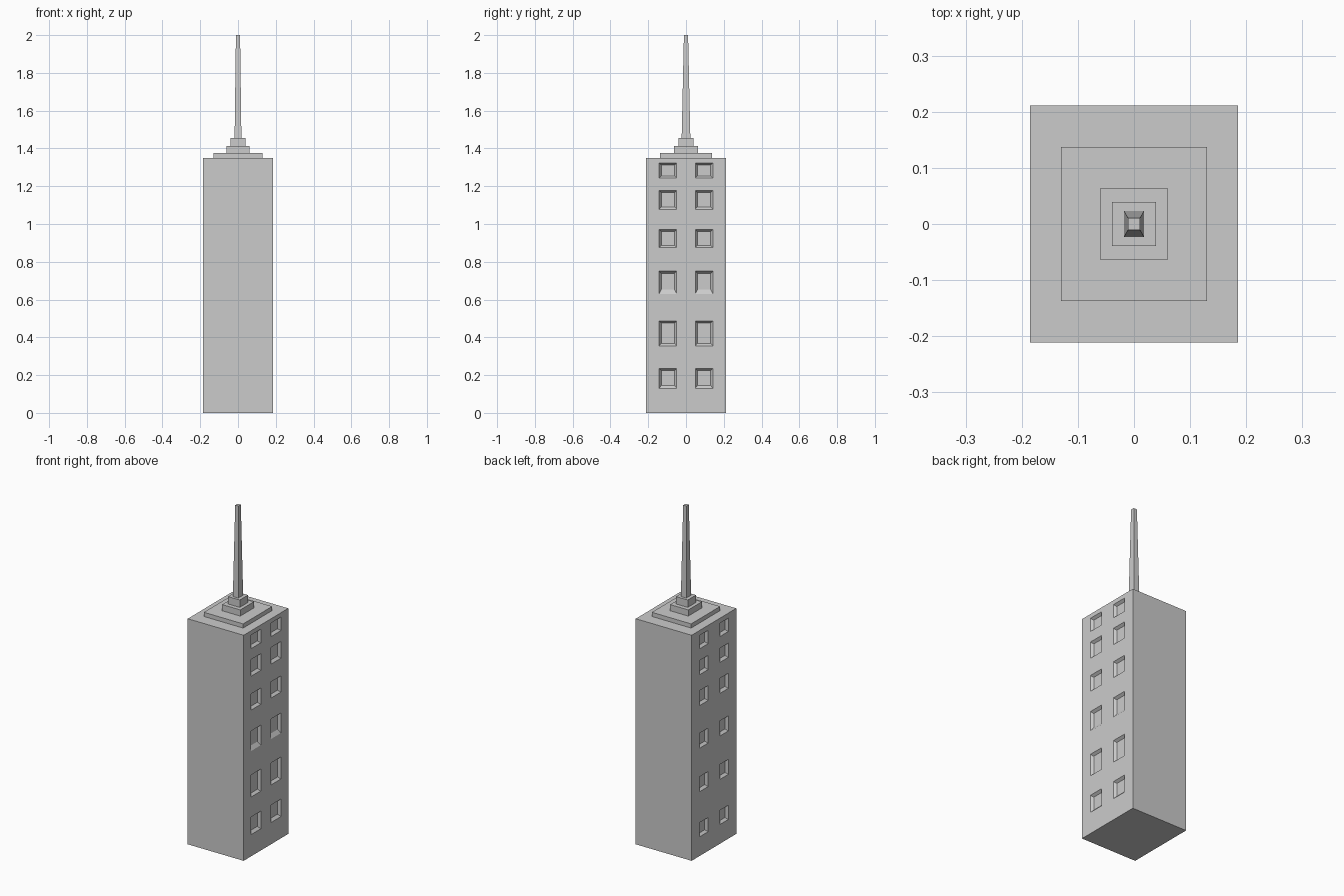
import bpy, bmesh

if "Cube" in bpy.data.objects:
    bpy.data.objects.remove(bpy.data.objects["Cube"])


def frustum(bm, ring_a, ring_b):
    """Closed solid between two four-point rings."""
    a = [bm.verts.new(p) for p in ring_a]
    b = [bm.verts.new(p) for p in ring_b]
    bm.faces.new(a[::-1])
    bm.faces.new(b)
    for i in range(4):
        j = (i + 1) % 4
        bm.faces.new((a[i], a[j], b[j], b[i]))


def rect_z(hx, hy, z):
    return [(-hx, -hy, z), (hx, -hy, z), (hx, hy, z), (-hx, hy, z)]


def rect_x(x, y0, y1, z0, z1):
    return [(x, y0, z0), (x, y1, z0), (x, y1, z1), (x, y0, z1)]


def finish(bm, name):
    bmesh.ops.recalc_face_normals(bm, faces=bm.faces)
    mesh = bpy.data.meshes.new(name)
    bm.to_mesh(mesh)
    bm.free()
    obj = bpy.data.objects.new(name, mesh)
    bpy.context.collection.objects.link(obj)
    return obj


def block(name, hx0, hy0, z0, hx1, hy1, z1):
    bm = bmesh.new()
    frustum(bm, rect_z(hx0, hy0, z0), rect_z(hx1, hy1, z1))
    return finish(bm, name)


# Main tower
W, D, H = 0.185, 0.211, 1.35
tower = block("tower_body", W, D, 0, W, D, H)

# Window recesses: bottom z, top z, sill slope height
right_rows = [(0.13, 0.235, 0.015), (0.355, 0.487, 0.012),
              (0.63, 0.75, 0.022), (0.875, 0.972, 0.012),
              (1.078, 1.178, 0.013), (1.243, 1.324, 0.012)]
left_rows = [(0.115, 0.2, 0.012), (0.385, 0.475, 0.012),
             (0.645, 0.735, 0.012), (0.9, 0.99, 0.012),
             (1.085, 1.17, 0.012), (1.24, 1.32, 0.012)]
cut = bmesh.new()
depth, inset = 0.015, 0.011
for side, rows, y_in, y_out in ((1, right_rows, 0.049, 0.142),
                                (-1, left_rows, 0.055, 0.136)):
    for z0, z1, sill in rows:
        for y0, y1 in ((-y_out, -y_in), (y_in, y_out)):
            inner = rect_x(side * (W - depth), y0 + inset, y1 - inset,
                           z0 + sill, z1 - inset)
            # Mouth reaches past the wall along the same slopes
            outer = rect_x(side * (W + depth), y0 - inset, y1 + inset,
                           z0 - sill, z1 + inset)
            frustum(cut, inner, outer)
cutter = finish(cut, "window_cutters")
cutter.hide_render = True
mod = tower.modifiers.new("windows", 'BOOLEAN')
mod.operation = 'DIFFERENCE'
mod.solver = 'EXACT'
mod.object = cutter
bpy.context.view_layer.objects.active = tower
bpy.ops.object.modifier_apply(modifier=mod.name)
bpy.data.objects.remove(cutter)

# Stepped roof
z = H
for name, hx, hy, top in (("roof_step_lower", 0.13, 0.137, 1.375),
                          ("roof_step_middle", 0.06, 0.064, 1.412),
                          ("roof_step_upper", 0.039, 0.039, 1.456)):
    block(name, hx, hy, z, hx, hy, top)
    z = top

# Tapered spire
block("spire", 0.018, 0.023, z, 0.011, 0.011, 2.0)
